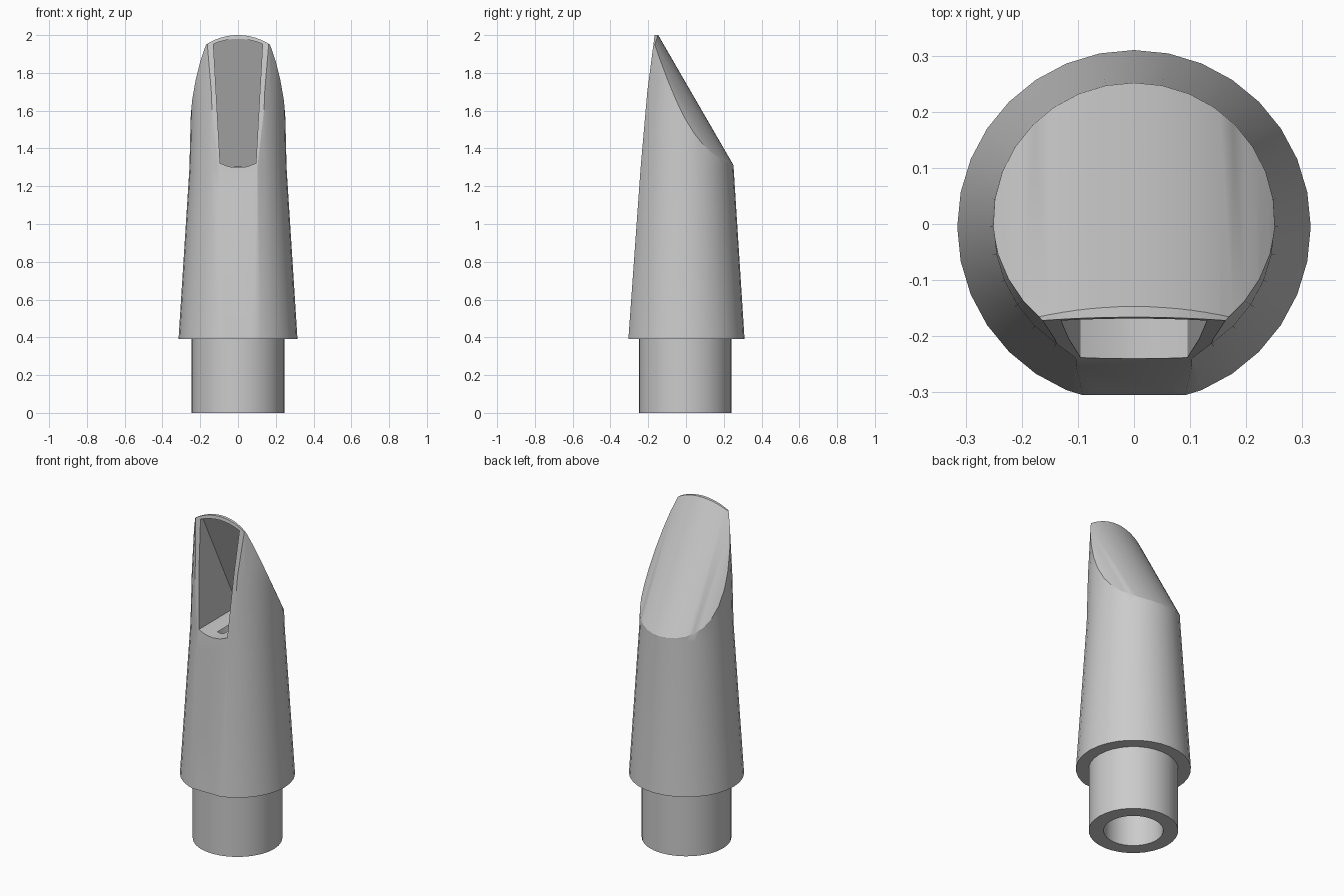
import bpy, bmesh, math
from mathutils import Matrix, Vector

if "Cube" in bpy.data.objects:
    bpy.data.objects.remove(bpy.data.objects["Cube"])

CY = -0.005   # axis of the turned parts


def make_object(name, bm):
    bmesh.ops.recalc_face_normals(bm, faces=bm.faces)
    mesh = bpy.data.meshes.new(name)
    bm.to_mesh(mesh)
    bm.free()
    ob = bpy.data.objects.new(name, mesh)
    bpy.context.collection.objects.link(ob)
    return ob


def skin(name, rings):
    """Closed solid through a list of vertex rings."""
    bm = bmesh.new()
    rows = [[bm.verts.new(p) for p in ring] for ring in rings]
    n = len(rows[0])
    for a, b in zip(rows, rows[1:]):
        for i in range(n):
            j = (i + 1) % n
            bm.faces.new((a[i], a[j], b[j], b[i]))
    bm.faces.new(rows[0][::-1])
    bm.faces.new(rows[-1])
    return make_object(name, bm)


def turned(name, profile, sides):
    return skin(name, [[(r * math.cos(2 * math.pi * i / sides),
                         CY + r * math.sin(2 * math.pi * i / sides), z)
                        for i in range(sides)] for r, z in profile])


def arch(radius, half_angle, height, steps=32):
    """Outline of the material lying above an arc with its crown at the origin."""
    pts = []
    for i in range(steps + 1):
        a = math.radians(-half_angle + 2 * half_angle * i / steps)
        pts.append((radius * math.sin(a), radius * (math.cos(a) - 1)))
    w = pts[-1][0] + 0.1
    return [(-w, pts[0][1])] + pts + [(w, pts[-1][1]), (w, height), (-w, height)]


def prism(name, pts, origin, up, along, lo, hi):
    o, u, d = Vector(origin), Vector(up), Vector(along)
    x = Vector((1, 0, 0))
    return skin(name, [[o + x * p + u * q + d * t for p, q in pts] for t in (lo, hi)])


# body with tenon and shoulder
body = turned("mouthpiece_body",
              [(0.245, 0), (0.245, 0.39), (0.315, 0.39), (0.257, 1.3), (0.25, 1.6), (0.229, 2.05)], 32)

cutters = []

# flat table along the front
front = [(-0.305, 0.39), (-0.24, 1.3), (-0.205, 1.7), (-0.166, 2.0), (-0.153, 2.1), (-0.6, 2.1), (-0.6, 0.39)]
cutters.append(skin("table_cutter", [[(x, y, z) for y, z in front] for x in (-0.5, 0.5)]))

# sloping beak with a rounded crown
slope = Vector((0, -0.405, 0.7)).normalized()
normal = Vector((0, slope.z, -slope.y))
cutters.append(prism("beak_cutter", arch(0.37, 65, 0.8), (0, -0.147, 2.0), normal, slope, -1.2, 0.4))

# rounded tip
cutters.append(prism("tip_cutter", arch(0.31, 60, 0.3), (0, 0, 2.0), (0, 0, 1), (0, 1, 0), -0.5, -0.05))

# bore up to the chamber
cutters.append(turned("bore_cutter", [(0.163, -0.1), (0.163, 1.3005)], 32))

# window and sloping baffle
outline = [(-0.095, 1.322), (-0.05, 1.304), (0, 1.298), (0.05, 1.304), (0.095, 1.322)]
outline += [(0.13 * math.cos(math.pi * i / 8) if i in (0, 8) else 0.13 * (1 - i / 4),
             1.953 + 0.027 * (1 - (1 - i / 4) ** 2)) for i in range(9)]
cutters.append(skin("window_cutter", [
    [(x, -0.5, z) for x, z in outline],
    [(x, -0.163 + (1.98 - z) * 0.45, z) for x, z in outline]]))

bpy.context.view_layer.objects.active = body
for c in cutters:
    c.hide_render = True
    mod = body.modifiers.new(c.name, 'BOOLEAN')
    mod.operation = 'DIFFERENCE'
    mod.solver = 'EXACT'
    mod.object = c
    bpy.ops.object.modifier_apply(modifier=mod.name)
    bpy.data.objects.remove(c)

bpy.ops.object.select_all(action='DESELECT')
body.select_set(True)
bpy.ops.object.shade_smooth_by_angle(angle=math.radians(25))
